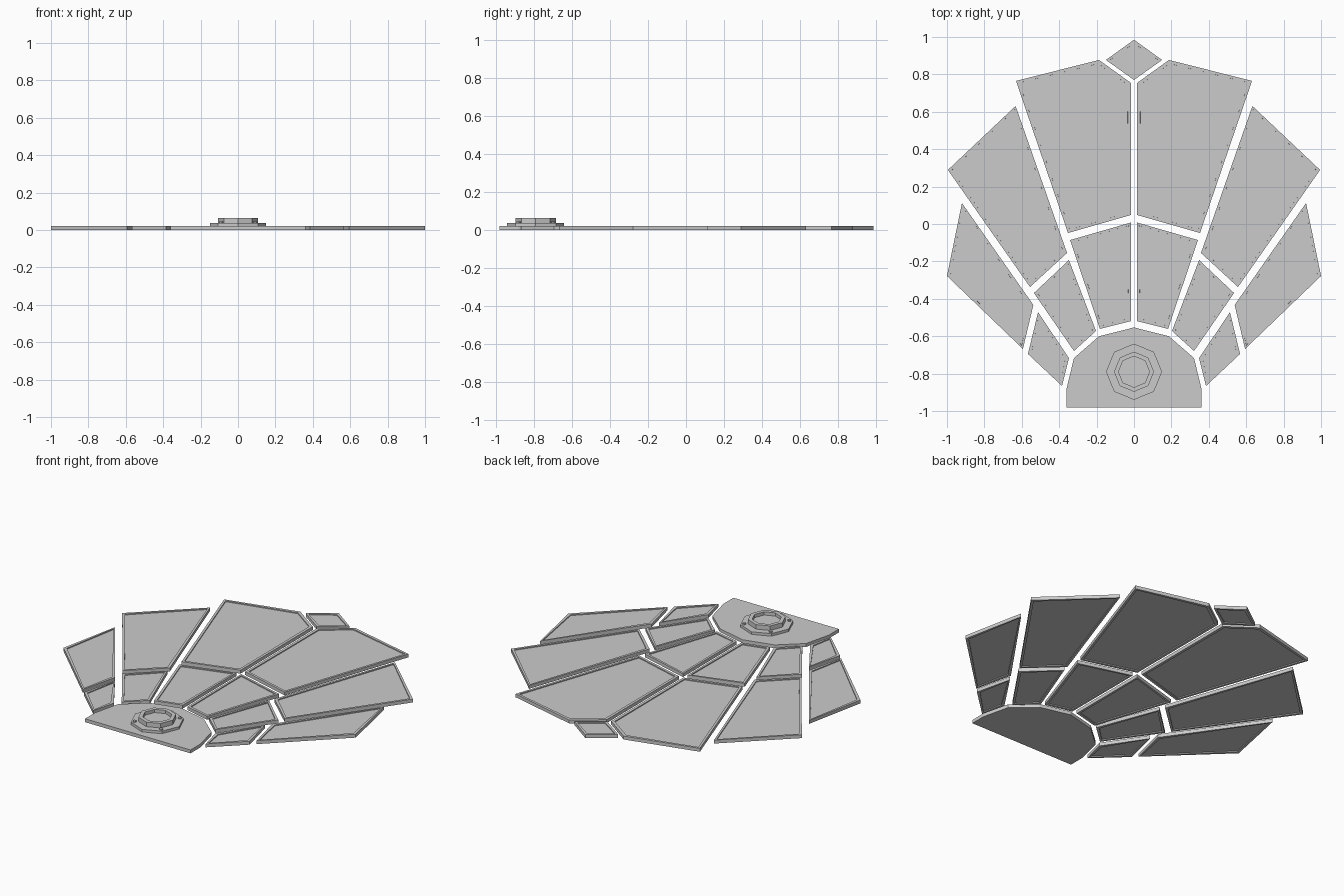
import bpy, bmesh, math

if "Cube" in bpy.data.objects:
    bpy.data.objects.remove(bpy.data.objects["Cube"])

THICK = 0.021


def finish(bm, name, mirror=False):
    bmesh.ops.recalc_face_normals(bm, faces=bm.faces[:])
    mesh = bpy.data.meshes.new(name)
    bm.to_mesh(mesh)
    bm.free()
    ob = bpy.data.objects.new(name, mesh)
    bpy.context.collection.objects.link(ob)
    if mirror:
        ob.modifiers.new("Mirror", 'MIRROR').use_mirror_merge = False
    return ob


def plate(name, outline, mirror=True, framed=True):
    """Flat polygon slab, optionally with a raised frame on both sides."""
    bm = bmesh.new()
    bottom = [bm.verts.new((x, y, 0)) for x, y in outline]
    top = [bm.verts.new((x, y, THICK)) for x, y in outline]
    caps = [bm.faces.new(top), bm.faces.new(bottom)]
    n = len(outline)
    for i in range(n):
        j = (i + 1) % n
        bm.faces.new((bottom[i], bottom[j], top[j], top[i]))
    bmesh.ops.recalc_face_normals(bm, faces=bm.faces[:])
    if framed:
        bmesh.ops.inset_individual(bm, faces=caps, thickness=0.02)
        bmesh.ops.inset_individual(bm, faces=caps, thickness=0.0002, depth=-0.006)
    return finish(bm, name, mirror)


def turned(name, profile, sides, centre):
    """Revolve (radius, z) points into a closed faceted solid."""
    bm = bmesh.new()
    rings = []
    for r, z in profile:
        rings.append([bm.verts.new((centre[0] + r * math.cos(2 * math.pi * k / sides),
                                    centre[1] + r * math.sin(2 * math.pi * k / sides), z))
                      for k in range(sides)])
    for a, b in zip(rings, rings[1:]):
        for k in range(sides):
            m = (k + 1) % sides
            bm.faces.new((a[k], a[m], b[m], b[k]))
    bm.faces.new(rings[0])
    bm.faces.new(rings[-1])
    return finish(bm, name)


# outer fan panels
plate("upper_panel", [(.016, .754), (.187, .877), (.631, .765), (.353, -.048), (.016, .048)])
plate("middle_panel", [(.633, .631), (.995, .289), (.556, -.337), (.358, -.155)])
plate("lower_panel", [(.92, .112), (1.0, -.278), (.594, -.668), (.538, -.433)])

# inner fan panels
plate("inner_upper_panel", [(.016, .008), (.342, -.086), (.182, -.561), (.016, -.519)])
plate("inner_middle_panel", [(.348, -.193), (.535, -.369), (.321, -.679), (.203, -.572)])
plate("inner_lower_panel", [(.513, -.471), (.567, -.695), (.385, -.866), (.348, -.717)])

# diamond at the tip
plate("tip_panel", [(0, .985), (.15, .877), (0, .77), (-.15, .877)], mirror=False)

# base plate
half = [(.187, -.6), (.321, -.717), (.361, -.882), (.361, -.98)]
plate("base_plate", [(0, -.553)] + half + [(-x, y) for x, y in reversed(half)],
      mirror=False, framed=False)

# octagonal hub: flange and raised ring with a recessed centre
C = (0, -.79)
turned("hub_flange", [(.15, .018), (.15, .037)], 8, C)
turned("hub_ring", [(.107, .035), (.107, .065), (.083, .065), (.083, .045)], 8, C)

# four bolts on the flange
for sx in (-1, 1):
    for sy in (-1, 1):
        turned("bolt", [(.01, .035), (.01, .045)], 8, (C[0] + sx * .091, C[1] + sy * .091))
